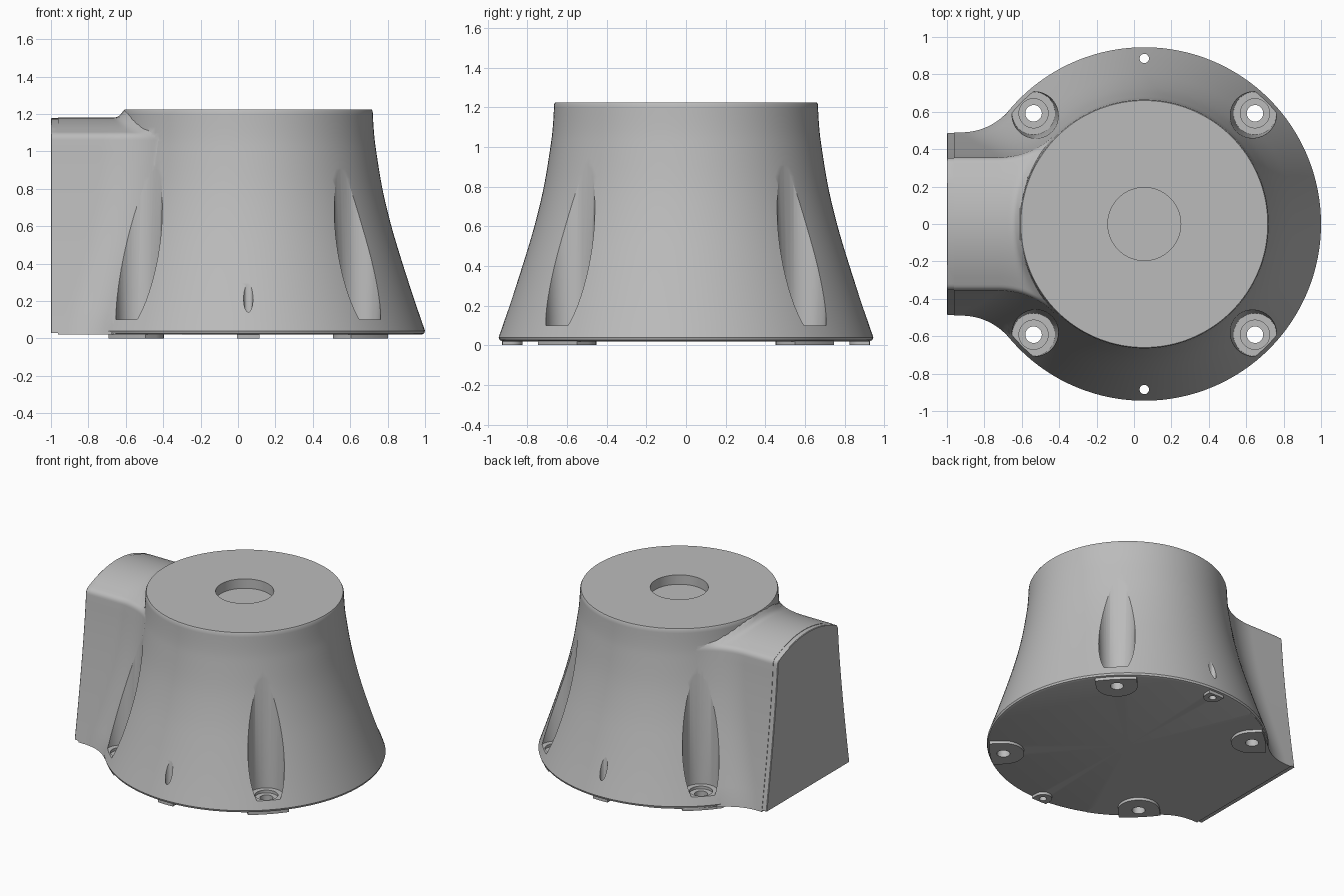
import bpy, bmesh, math
from mathutils import Matrix, Vector

CX = 0.055            # axis of the round housing
BASE, SEAM = 0.02, -0.963
PROFILE = [(0.925, BASE), (0.94, 0.026), (0.945, 0.04), (0.89, 0.2), (0.825, 0.4), (0.765, 0.6),
           (0.717, 0.8), (0.684, 1.0), (0.672, 1.1), (0.665, 1.215), (0.66, 1.225)]

cube = bpy.data.objects.get("Cube")
if cube:
    bpy.data.objects.remove(cube)

grey = bpy.data.materials.new("satin grey")
grey.use_nodes = True
grey.diffuse_color = (0.5, 0.5, 0.5, 1)
grey.node_tree.nodes["Principled BSDF"].inputs["Base Color"].default_value = (0.5, 0.5, 0.5, 1)


def make(name, bm):
    bmesh.ops.recalc_face_normals(bm, faces=bm.faces)
    mesh = bpy.data.meshes.new(name)
    bm.to_mesh(mesh)
    bm.free()
    mesh.materials.append(grey)
    obj = bpy.data.objects.new(name, mesh)
    bpy.context.collection.objects.link(obj)
    return obj


def activate(obj):
    bpy.ops.object.select_all(action='DESELECT')
    obj.select_set(True)
    bpy.context.view_layer.objects.active = obj


def combine(obj, tool, operation):
    mod = obj.modifiers.new(operation.title(), 'BOOLEAN')
    mod.operation, mod.object, mod.solver = operation, tool, 'EXACT'
    activate(obj)
    bpy.ops.object.modifier_apply(modifier=mod.name)


def cutter(name, x, y, r1, r2, z0, z1, sides=48):
    bm = bmesh.new()
    place = Matrix.Translation((x, y, (z0 + z1) / 2))
    bmesh.ops.create_cone(bm, cap_ends=True, segments=sides, radius1=r1, radius2=r2,
                          depth=z1 - z0, matrix=place)
    obj = make(name, bm)
    obj.hide_render = True
    return obj


def smooth_profile(points, steps=4):
    # Catmull-Rom through the flared wall, keeping the small rims as they are
    out = points[:2]
    for i in range(2, 9):
        p = [Vector(points[k]) for k in (max(i - 1, 2), i, i + 1, min(i + 2, 9))]
        for s in range(steps):
            t = s / steps
            v = 0.5 * (2 * p[1] + (p[2] - p[0]) * t + (2 * p[0] - 5 * p[1] + 4 * p[2] - p[3]) * t * t
                       + (3 * p[1] - p[0] - 3 * p[2] + p[3]) * t ** 3)
            out.append((v.x, v.y))
    return out + points[9:]


WALL = smooth_profile(PROFILE)


def wall_radius(z):
    for (r0, z0), (r1, z1) in zip(WALL[2:], WALL[3:]):
        if z <= z1:
            return r0 + (r1 - r0) * max(0, z - z0) / (z1 - z0)
    return WALL[-1][0]


def lathe(name, profile):
    bm = bmesh.new()
    points = [(0, profile[0][1])] + profile + [(0, profile[-1][1])]
    verts = [bm.verts.new((CX + r, 0, z)) for r, z in points]
    edges = [bm.edges.new(pair) for pair in zip(verts, verts[1:])]
    bmesh.ops.spin(bm, geom=verts + edges, cent=(CX, 0, 0), axis=(0, 0, 1),
                   angle=math.tau, steps=128)
    bmesh.ops.remove_doubles(bm, verts=bm.verts, dist=1e-4)
    return make(name, bm)


def arm_half_width(x, z):
    # straight side wall, then a fillet tangent to the round wall, then hidden inside it
    w = 0.355 + 0.135 * max(0, (1.1 - z) / 1.08) ** 1.3
    f, r = 0.33 + 0.1 * z, wall_radius(z)
    dx = math.sqrt((r + f) ** 2 - (w + f) ** 2)
    start, tangent = CX - dx, CX - dx * r / (r + f)
    if x <= start:
        return w
    if x <= tangent:
        return w + f - math.sqrt(f * f - (x - start) ** 2)
    return math.sqrt(r * r - (x - CX) ** 2) - 0.012


def arm_section(x, inset, bottom):
    # one half of the section: side, rounded shoulder, gently arched top
    shoulder, rad = 1.06, 0.045
    half = [(arm_half_width(x, z) - inset, z)
            for z in [bottom + (shoulder - bottom) * i / 16 for i in range(17)]]
    w = half[-1][0]
    for i in range(1, 6):
        a = math.radians(75) * i / 5
        half.append((w - rad * (1 - math.cos(a)), shoulder + rad * math.sin(a)))
    y1, z1 = half[-1]
    for i in range(1, 9):
        y = y1 * (1 - i / 8)
        half.append((y, z1 + (1.18 - inset - z1) * (1 - (y / y1) ** 2)))
    # blend of the top into the round wall
    lifted, blend = [], 0.05
    for y, z in half:
        gap = min(blend, max(0, math.hypot(x - CX, y) - 0.67))
        rise = blend - math.sqrt(blend ** 2 - (blend - gap) ** 2)
        lifted.append((y, z + min(rise, 0.04) * max(0, min(1, (z - 1.08) / 0.08))))
    return lifted + [(-y, z) for y, z in reversed(lifted[:-1])]


def loft_arm(name, stations, inset, bottom):
    bm = bmesh.new()
    rings = []
    for x, extra in stations:
        rings.append([bm.verts.new((x, y, z)) for y, z in arm_section(x, inset + extra, bottom)])
    n = len(rings[0])
    for a, b in zip(rings, rings[1:]):
        for i in range(n):
            j = (i + 1) % n
            bm.faces.new((a[i], a[j], b[j], b[i]))
    bm.faces.new(rings[0])
    bm.faces.new(rings[-1])
    return make(name, bm)


def foot(name, angle, centre, radius):
    # pad with a round inner end that follows the rim outside
    rim = 0.928
    spread = math.asin(radius / rim)
    outline = []
    for i in range(17):
        a = math.pi / 2 + math.pi * i / 16
        outline.append((centre + radius * math.cos(a), radius * math.sin(a)))
    for i in range(13):
        a = -spread + 2 * spread * i / 12
        outline.append((rim * math.cos(a), rim * math.sin(a)))
    bm = bmesh.new()
    face = bm.faces.new([bm.verts.new((x, y, 0)) for x, y in outline])
    top = bmesh.ops.extrude_face_region(bm, geom=[face])["geom"]
    bmesh.ops.translate(bm, vec=(0, 0, 0.03), verts=[v for v in top if isinstance(v, bmesh.types.BMVert)])
    bmesh.ops.transform(bm, verts=bm.verts,
                        matrix=Matrix.Translation((CX, 0, 0)) @ Matrix.Rotation(angle, 4, 'Z'))
    return make(name, bm)


# Flared housing with the side arm merged in
housing = lathe("housing", WALL)
stations = [(SEAM + (-0.3 - SEAM) * i / 60, 0) for i in range(61)]
arm = loft_arm("side_arm", stations, 0, BASE)
combine(housing, arm, 'UNION')
bpy.data.objects.remove(arm)

# Cover closing the end of the arm
cover = loft_arm("end_cover", [(-1, 0.004), (-0.996, 0), (SEAM + 0.001, 0)], 0.003, 0.03)

# Shallow round recess in the top
tools = [cutter("recess_cutter", CX, 0, 0.195, 0.195, 1.155, 1.3, 96)]
feet = []

# Screw pockets, counterbores, holes and pads at the four corners
corners = (("back_left", 1, 1), ("back_right", -1, 1), ("front_right", -1, -1), ("front_left", 1, -1))
for label, sx, sy in corners:
    x, y = CX + 0.592 * sx, 0.592 * sy
    tools.append(cutter("pocket_cutter", x, y, 0.115, 0.142, 0.1, 1.0))
    tools.append(cutter("counterbore_cutter", x, y, 0.078, 0.078, 0.08, 0.15))
    hole = cutter("screw_hole_cutter", x, y, 0.044, 0.044, -0.1, 0.2)
    tools.append(hole)
    pad = foot("foot_" + label, math.atan2(sy, sx), 0.837, 0.14)
    combine(pad, hole, 'DIFFERENCE')
    feet.append(pad)

# Small pin holes and pads at front and back
for label, sy in (("back", 1), ("front", -1)):
    hole = cutter("pin_hole_cutter", CX, 0.885 * sy, 0.025, 0.025, -0.1, 0.6, 32)
    tools.append(hole)
    pad = foot("pin_foot_" + label, sy * math.pi / 2, 0.885, 0.06)
    combine(pad, hole, 'DIFFERENCE')
    feet.append(pad)

for tool in tools:
    combine(housing, tool, 'DIFFERENCE')
for tool in tools:
    bpy.data.objects.remove(tool)

for obj in [housing, cover] + feet:
    activate(obj)
    bpy.ops.object.shade_smooth_by_angle(angle=math.radians(28))
